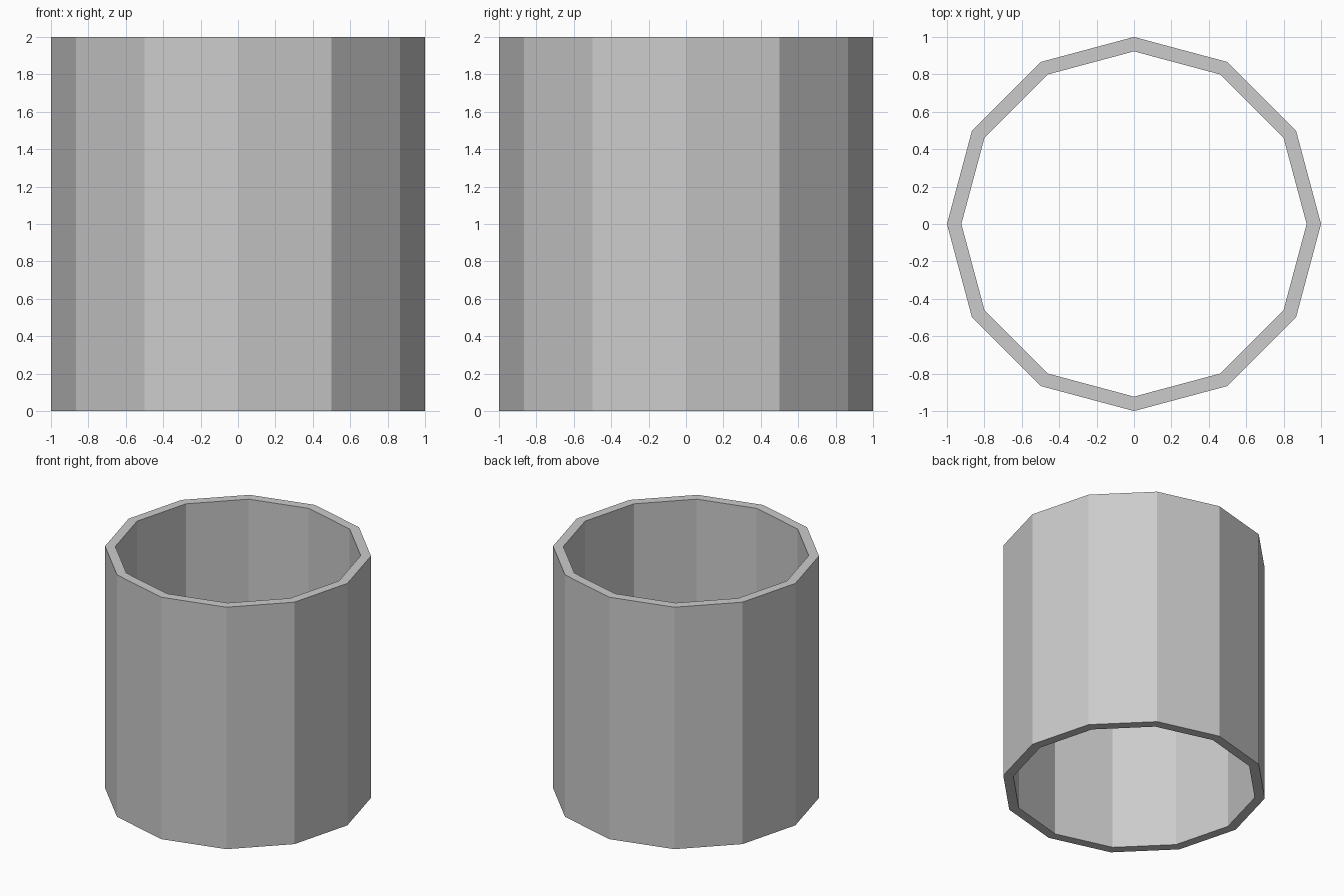
import bpy, bmesh
from math import cos, sin, pi

if "Cube" in bpy.data.objects:
    bpy.data.objects.remove(bpy.data.objects["Cube"])

SIDES, OUTER, INNER, HEIGHT = 12, 1.0, 0.923, 2.0

bm = bmesh.new()


def ring(radius, z):
    return [bm.verts.new((radius * cos(2 * pi * i / SIDES), radius * sin(2 * pi * i / SIDES), z))
            for i in range(SIDES)]


# Wall cross-section swept around z: outer bottom, outer top, inner top, inner bottom
rings = [ring(r, z) for r, z in ((OUTER, 0), (OUTER, HEIGHT), (INNER, HEIGHT), (INNER, 0))]
for k in range(4):
    a, b = rings[k], rings[(k + 1) % 4]
    for i in range(SIDES):
        j = (i + 1) % SIDES
        bm.faces.new((a[i], a[j], b[j], b[i]))
bmesh.ops.recalc_face_normals(bm, faces=bm.faces)

# Open-ended twelve-sided tube
mesh = bpy.data.meshes.new("tube")
bm.to_mesh(mesh)
bm.free()
bpy.context.collection.objects.link(bpy.data.objects.new("tube", mesh))
